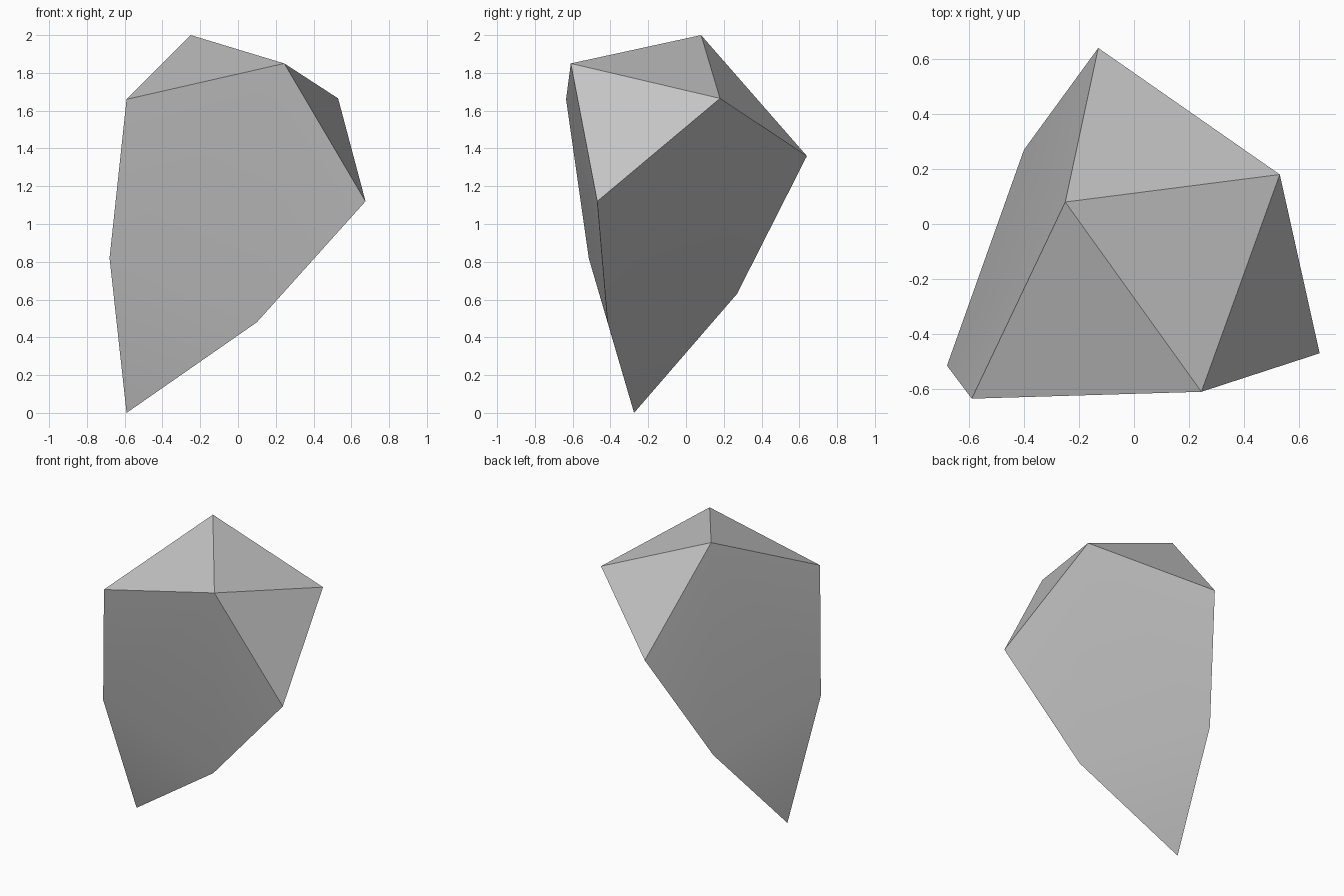
import bpy
import bmesh

cube = bpy.data.objects.get("Cube")
if cube:
    bpy.data.objects.remove(cube, do_unlink=True)

# Stone colour
stone = bpy.data.materials.new("stone_grey")
stone.use_nodes = True
colour = (0.55, 0.55, 0.55, 1)
stone.diffuse_color = colour
stone.node_tree.nodes["Principled BSDF"].inputs["Base Color"].default_value = colour

# Four main corners of a rough tetrahedron
west = (-0.59, -0.635, 1.66)
east = (0.675, -0.47, 1.12)
back = (-0.13, 0.64, 1.36)
foot = (-0.59, -0.275, 0)

# One bulging point between each pair of corners
west_back = (-0.25, 0.08, 2)
west_east = (0.245, -0.61, 1.85)
east_back = (0.53, 0.18, 1.665)
west_foot = (-0.68, -0.515, 0.82)
east_foot = (0.1, -0.415, 0.48)
back_foot = (-0.4, 0.27, 0.63)

# Each side: corner, middle point, corner, middle point, corner, middle point
sides = [
    (west, west_foot, foot, east_foot, east, west_east),
    (east, east_foot, foot, back_foot, back, east_back),
    (back, back_foot, foot, west_foot, west, west_back),
    (west, west_east, east, east_back, back, west_back),
]

bm = bmesh.new()
verts = {}


def point(co):
    if co not in verts:
        verts[co] = bm.verts.new(co)
    return verts[co]


# Split every side into three corner triangles and a central one
for a, ab, b, bc, c, ca in sides:
    for tri in ((a, ab, ca), (b, bc, ab), (c, ca, bc), (ab, bc, ca)):
        bm.faces.new([point(co) for co in tri])
bmesh.ops.recalc_face_normals(bm, faces=bm.faces)

mesh = bpy.data.meshes.new("rock")
bm.to_mesh(mesh)
bm.free()
mesh.materials.append(stone)
rock = bpy.data.objects.new("rock", mesh)
bpy.context.collection.objects.link(rock)

# Soften the gentle folds of the big sides, keep the ridges sharp
bpy.context.view_layer.objects.active = rock
rock.select_set(True)
bpy.ops.object.shade_smooth_by_angle(angle=0.52)
